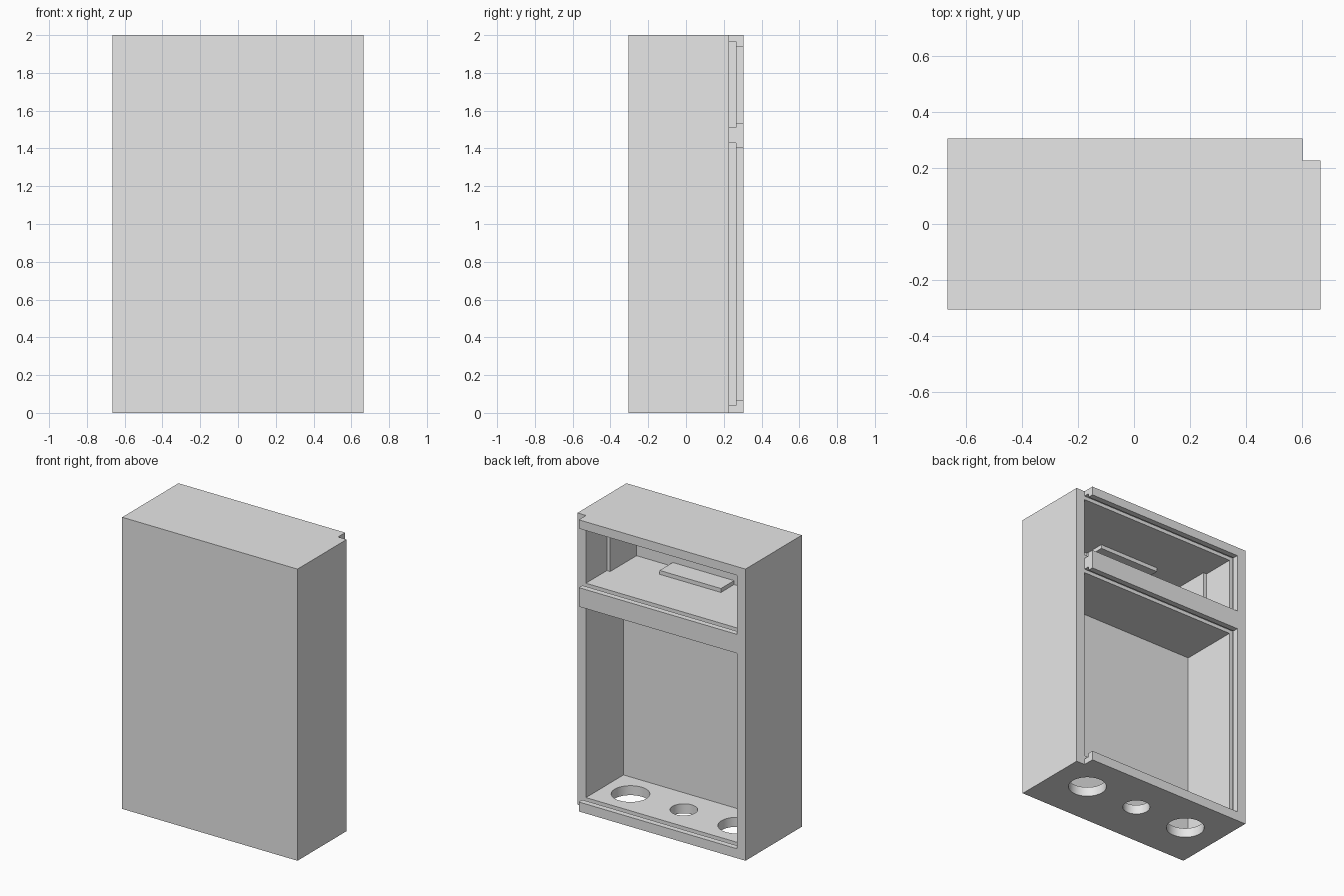
import bpy

if "Cube" in bpy.data.objects:
    bpy.data.objects.remove(bpy.data.objects["Cube"])

FRONT, BACK = -0.305, 0.305
SLOT_IN, SLOT_OUT = 0.227, 0.266      # depth range of the sliding-lid grooves

grey = bpy.data.materials.new("plain grey")
grey.diffuse_color = (0.8, 0.8, 0.8, 1)
grey.use_nodes = True
grey.node_tree.nodes["Principled BSDF"].inputs["Base Color"].default_value = grey.diffuse_color


def box(name, x, y, z):
    """Axis-aligned box from (min, max) ranges."""
    lo, hi = zip(x, y, z)
    bpy.ops.mesh.primitive_cube_add(size=1, location=[(a + b) / 2 for a, b in zip(lo, hi)])
    ob = bpy.context.object
    ob.name = name
    ob.scale = [b - a for a, b in zip(lo, hi)]
    bpy.ops.object.transform_apply(location=False, rotation=False, scale=True)
    ob.data.materials.append(grey)
    return ob


def cut(target, cutter):
    """Subtract the cutter from the target and discard it."""
    mod = target.modifiers.new("cut", 'BOOLEAN')
    mod.operation = 'DIFFERENCE'
    mod.solver = 'EXACT'
    mod.object = cutter
    cutter.hide_render = True
    bpy.context.view_layer.objects.active = target
    bpy.ops.object.modifier_apply(modifier=mod.name)
    bpy.data.objects.remove(cutter)


# Case block
case = box("case", (-0.665, 0.665), (FRONT, BACK), (0, 2))

# Lower and upper compartments, open at the back
cut(case, box("lower_cavity", (-0.6, 0.6), (-0.18, 0.4), (0.065, 1.405)))
cut(case, box("upper_cavity", (-0.6, 0.6), (0.0, 0.4), (1.535, 1.94)))
cut(case, box("upper_pocket", (-0.575, 0.575), (-0.285, 0.1), (1.535, 1.94)))

# Undercut grooves for the sliding lids
for z0, z1 in ((0.04, 1.43), (1.51, 1.965)):
    cut(case, box("lid_groove", (-0.625, 0.63), (SLOT_IN, SLOT_OUT), (z0, z1)))

# Rebate on the right side where the lids slide in
cut(case, box("side_rebate", (0.6, 0.8), (SLOT_IN, 0.4), (-0.1, 2.1)))

# Round holes through the floor
for x, r in ((-0.405, 0.12), (0, 0.086), (0.405, 0.12)):
    bpy.ops.mesh.primitive_cylinder_add(vertices=64, radius=r, depth=0.3, location=(x, 0.023, 0))
    bpy.context.object.data.materials.append(grey)
    cut(case, bpy.context.object)

bpy.ops.object.select_all(action='DESELECT')
case.select_set(True)
bpy.context.view_layer.objects.active = case
bpy.ops.object.shade_smooth_by_angle()

# Pads on the floor and ceiling of the upper compartment
box("floor_pad", (-0.165, 0.30), (-0.286, -0.143), (1.534, 1.562))
box("ceiling_pad", (-0.31, 0.15), (-0.286, -0.143), (1.913, 1.941))
